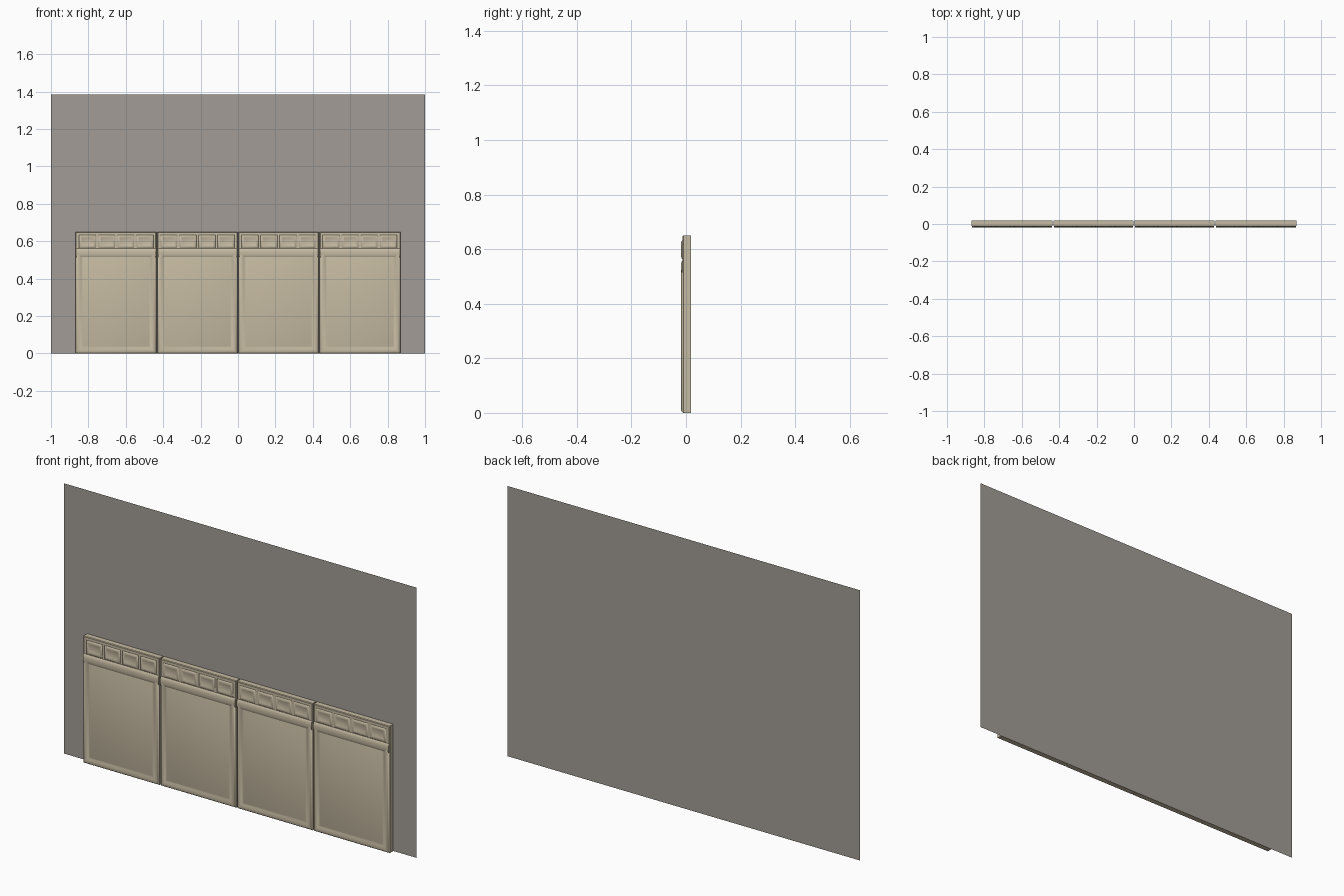
import bpy, bmesh

if "Cube" in bpy.data.objects:
    bpy.data.objects.remove(bpy.data.objects["Cube"])


def material(name, rgb):
    m = bpy.data.materials.new(name)
    m.diffuse_color = (*rgb, 1)
    m.use_nodes = True
    m.node_tree.nodes["Principled BSDF"].inputs["Base Color"].default_value = m.diffuse_color
    return m


WALL = material("grey plaster", (0.36, 0.335, 0.305))
CREAM = material("cream panelling", (0.56, 0.49, 0.36))


def add_object(name, bm, mat):
    mesh = bpy.data.meshes.new(name)
    bm.to_mesh(mesh)
    bm.free()
    mesh.materials.append(mat)
    ob = bpy.data.objects.new(name, mesh)
    bpy.context.collection.objects.link(ob)
    return ob


def add_relief(bm, x0, x1, z0, z1, steps, back=False):
    """Stack rectangular loops given as (inset, y) and close the front."""
    loops = []
    for d, y in steps:
        loops.append([bm.verts.new(p) for p in (
            (x0 + d, y, z0 + d), (x1 - d, y, z0 + d),
            (x1 - d, y, z1 - d), (x0 + d, y, z1 - d))])
    for a, b in zip(loops, loops[1:]):
        for i in range(4):
            j = (i + 1) % 4
            bm.faces.new((a[i], a[j], b[j], b[i]))
    bm.faces.new(loops[-1])
    if back:
        bm.faces.new(loops[0][::-1])


# Wall sheet behind the panelling
bm = bmesh.new()
bm.faces.new([bm.verts.new(p) for p in (
    (-1, 0.018, 0), (1, 0.018, 0), (1, 0.018, 1.385), (-1, 0.018, 1.385))])
add_object("wall", bm, WALL)

PITCH, GAP, TOP = 0.434, 0.003, 0.65
# Rounded frame around the large recessed field
FRAME = [(0, -0.012), (0.003, -0.016), (0.009, -0.018), (0.017, -0.018),
         (0.023, -0.0165), (0.029, -0.0145), (0.034, -0.0145), (0.037, -0.0155)]
# Raised rim of a small frieze tile
TILE = [(0, -0.0125), (0.004, -0.016), (0.008, -0.0175), (0.013, -0.0165),
        (0.017, -0.0145)]
# Rail moulding between field and frieze as (y, z)
RAIL = [(-0.0125, 0.512), (-0.0165, 0.518), (-0.018, 0.528), (-0.0185, 0.54),
        (-0.0175, 0.55), (-0.015, 0.557), (-0.0125, 0.56)]

for k in range(4):
    x0 = (k - 2) * PITCH + (GAP if k else 0)
    x1 = (k - 1) * PITCH - (GAP if k < 3 else 0)

    # Backing slab
    bm = bmesh.new()
    add_relief(bm, x0, x1, 0, TOP,
               [(0, 0.0175), (0, -0.010), (0.003, -0.0125)], back=True)
    add_object(f"panel_slab_{k + 1}", bm, CREAM)

    # Large framed field
    bm = bmesh.new()
    add_relief(bm, x0 + 0.002, x1 - 0.002, 0.002, 0.55, FRAME)
    ob = add_object(f"panel_field_{k + 1}", bm, CREAM)
    parts = [ob]

    # Rail moulding
    bm = bmesh.new()
    ends = [[bm.verts.new((x, y, z)) for y, z in RAIL]
            for x in (x0 + 0.002, x1 - 0.002)]
    for i in range(len(RAIL) - 1):
        bm.faces.new((ends[0][i], ends[1][i], ends[1][i + 1], ends[0][i + 1]))
    bm.faces.new(ends[0])
    bm.faces.new(ends[1][::-1])
    bmesh.ops.recalc_face_normals(bm, faces=bm.faces)
    parts.append(add_object(f"panel_rail_{k + 1}", bm, CREAM))

    # Four frieze tiles
    bm = bmesh.new()
    centre = (k - 1.5) * PITCH
    for t in range(4):
        c = centre + (t - 1.5) * 0.102
        add_relief(bm, c - 0.045, c + 0.045, 0.563, 0.633, TILE)
    parts.append(add_object(f"frieze_tiles_{k + 1}", bm, CREAM))

    # Soft shading on the mouldings
    for ob in parts:
        bpy.ops.object.select_all(action='DESELECT')
        ob.select_set(True)
        bpy.context.view_layer.objects.active = ob
        bpy.ops.object.shade_smooth_by_angle(angle=0.7)
